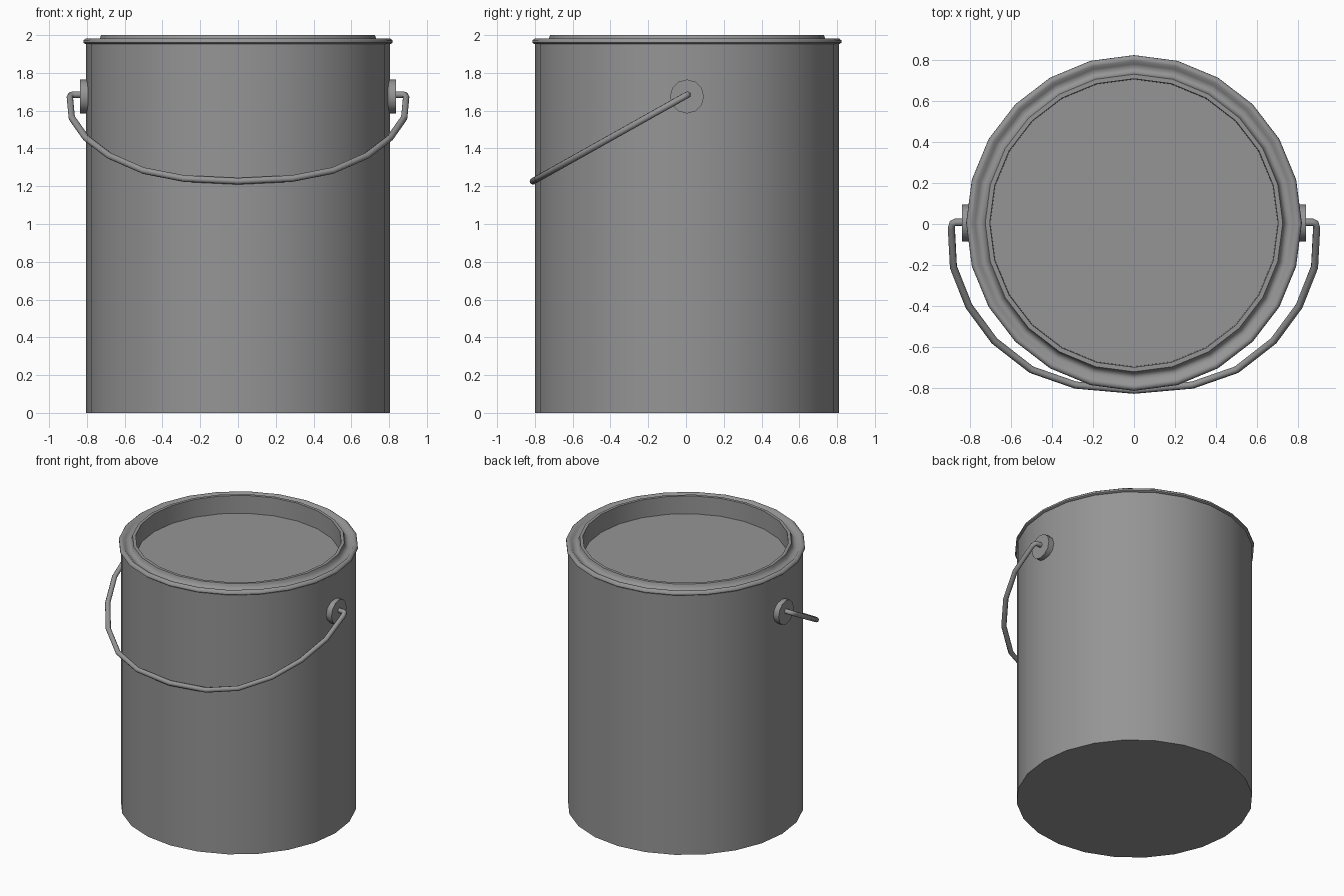
import bpy
import bmesh
import math
from mathutils import Matrix

old = bpy.data.objects.get("Cube")
if old:
    bpy.data.objects.remove(old, do_unlink=True)

SIDES = 24
CENTRE_Y = 0.005

metal = bpy.data.materials.new("grey_metal")
metal.use_nodes = True
colour = (0.3, 0.3, 0.3, 1)
metal.diffuse_color = colour
metal.node_tree.nodes["Principled BSDF"].inputs["Base Color"].default_value = colour


def finish(obj, angle):
    """Give the part its material and smooth its shallow edges."""
    if not obj.data.materials:
        obj.data.materials.append(metal)
    bpy.ops.object.select_all(action='DESELECT')
    obj.select_set(True)
    bpy.context.view_layer.objects.active = obj
    bpy.ops.object.shade_smooth_by_angle(angle=math.radians(angle))


def add_mesh(name, bm, angle=40):
    mesh = bpy.data.meshes.new(name)
    bm.to_mesh(mesh)
    bm.free()
    obj = bpy.data.objects.new(name, mesh)
    bpy.context.collection.objects.link(obj)
    finish(obj, angle)
    return obj


def lathe(name, profile, cap_start=False, cap_end=False, angle=40):
    """Revolve (radius, height) points, listed from below, outward and up."""
    bm = bmesh.new()
    rings = []
    for r, z in profile:
        ring = []
        for i in range(SIDES):
            a = math.tau * i / SIDES
            ring.append(bm.verts.new((r * math.cos(a), CENTRE_Y + r * math.sin(a), z)))
        rings.append(ring)
    for low, high in zip(rings, rings[1:]):
        for i in range(SIDES):
            j = (i + 1) % SIDES
            bm.faces.new((low[i], low[j], high[j], high[i]))
    if cap_start:
        bm.faces.new(rings[0][::-1])
    if cap_end:
        bm.faces.new(rings[-1])
    return add_mesh(name, bm, angle)


# Can body, with a flat base
lathe("can_body", [(0.805, 0), (0.805, 1.96)], cap_start=True)

# Rolled rim, groove, raised lip and sunken lid
lathe("rim_and_lid", [
    (0.79, 1.955), (0.808, 1.952), (0.818, 1.96), (0.817, 1.973),
    (0.805, 1.983), (0.79, 1.982), (0.775, 1.967), (0.755, 1.96),
    (0.738, 1.968), (0.73, 1.985), (0.725, 2.0), (0.703, 2.0),
    (0.70, 1.867)], cap_end=True, angle=50)

# Round handle mounts on both sides
for side, label in ((1, "left"), (-1, "right")):
    bm = bmesh.new()
    place = Matrix.Translation((side * 0.81, CENTRE_Y, 1.675)) @ Matrix.Rotation(math.pi / 2, 4, 'Y')
    bmesh.ops.create_cone(bm, cap_ends=True, segments=12, radius1=0.09,
                          radius2=0.09, depth=0.055, matrix=place)
    add_mesh(label + "_handle_mount", bm)

# Wire handle, hanging forward in a sloping plane
half = [(0.82, 0.008), (0.872, 0.008), (0.885, 0.002), (0.89, -0.02),
        (0.88, -0.21), (0.805, -0.40), (0.68, -0.57), (0.5, -0.71), (0.285, -0.785)]
path = half + [(0, -0.81)] + [(-x, y) for x, y in reversed(half)]
curve = bpy.data.curves.new("wire_handle", 'CURVE')
curve.dimensions = '3D'
curve.bevel_depth = 0.018
curve.bevel_resolution = 2
curve.use_fill_caps = True
spline = curve.splines.new('POLY')
spline.points.add(len(path) - 1)
for point, (x, y) in zip(spline.points, path):
    point.co = (x, y, 1.68 + 0.56 * y, 1)
curve.materials.append(metal)
handle = bpy.data.objects.new("wire_handle", curve)
bpy.context.collection.objects.link(handle)
bpy.ops.object.select_all(action='DESELECT')
handle.select_set(True)
bpy.context.view_layer.objects.active = handle
bpy.ops.object.convert(target='MESH')
finish(bpy.context.view_layer.objects.active, 50)
